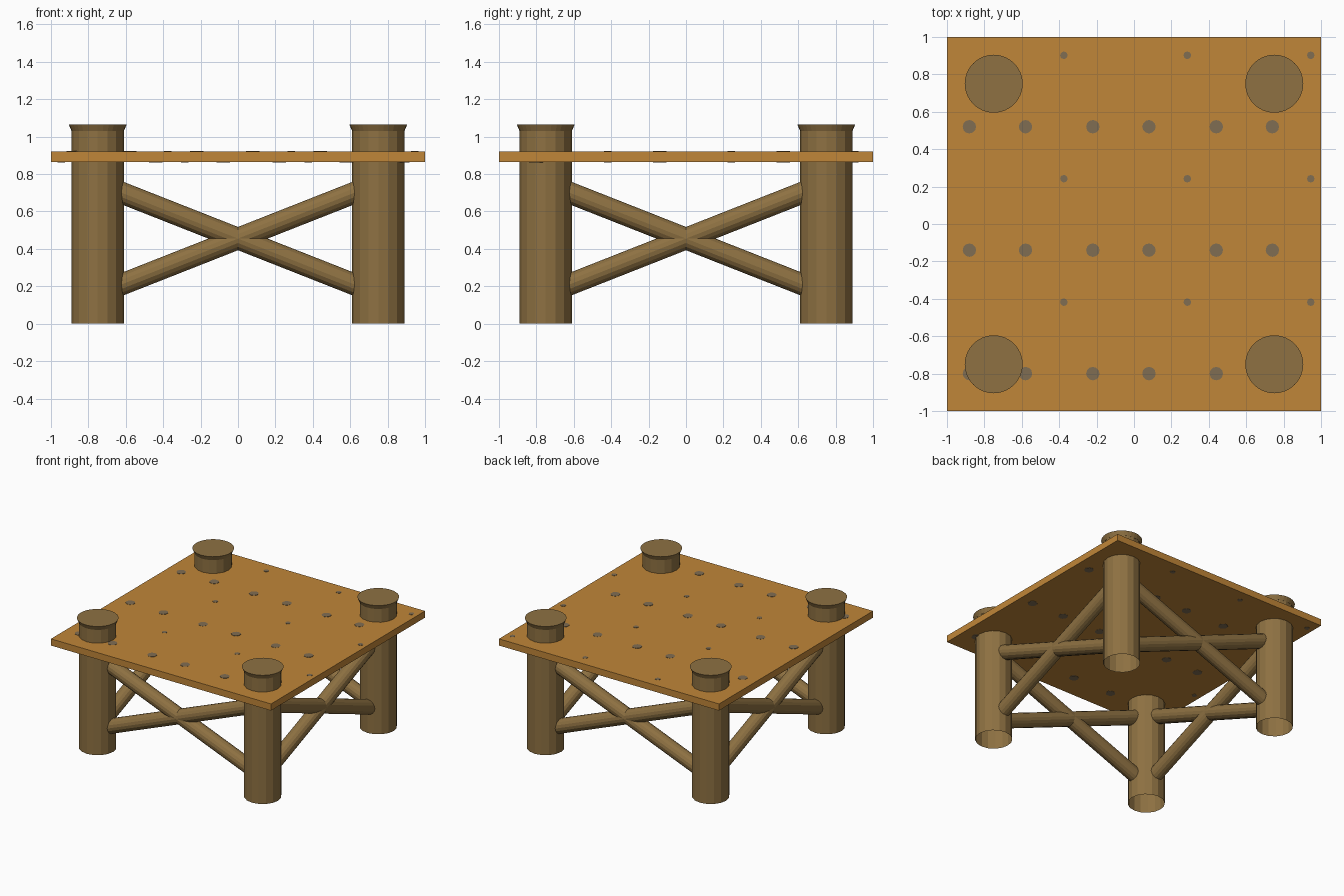
import bpy, bmesh, math
from mathutils import Vector, Matrix

if "Cube" in bpy.data.objects:
    bpy.data.objects.remove(bpy.data.objects["Cube"])


def material(name, srgb):
    m = bpy.data.materials.new(name)
    lin = [((c / 255 + 0.055) / 1.055) ** 2.4 for c in srgb]
    m.diffuse_color = (*lin, 1)
    m.use_nodes = True
    m.node_tree.nodes["Principled BSDF"].inputs["Base Color"].default_value = m.diffuse_color
    return m


LOG = material("brown log", (142, 113, 66))
PLANK = material("orange wood", (192, 134, 56))
KNOT = material("grey knot", (128, 109, 82))


def finish(name, bm, mat):
    me = bpy.data.meshes.new(name)
    bm.to_mesh(me)
    bm.free()
    me.materials.append(mat)
    ob = bpy.data.objects.new(name, me)
    bpy.context.collection.objects.link(ob)
    return ob


def tube(name, a, b, r1, r2, sides, mat, open_start=False):
    """Cylinder or cone from point a to point b."""
    a, b = Vector(a), Vector(b)
    d = b - a
    rot = d.to_track_quat('Z', 'Y').to_matrix().to_4x4() if d.xy.length > 1e-6 else Matrix()
    bm = bmesh.new()
    bmesh.ops.create_cone(bm, cap_ends=True, segments=sides, radius1=r1, radius2=r2, depth=d.length)
    if open_start:
        low = [f for f in bm.faces if f.normal.z < -0.9]
        bmesh.ops.delete(bm, geom=low, context='FACES_ONLY')
    bm.transform(Matrix.Translation((a + b) / 2) @ rot)
    return finish(name, bm, mat)


# Deck
bm = bmesh.new()
bmesh.ops.create_cube(bm, size=1, matrix=Matrix.Translation((0, 0, 0.8925)) @ Matrix.Diagonal((2, 2, 0.055, 1)))
finish("deck", bm, PLANK)

# Corner posts, open underneath, with flared caps
P = 0.75
for sx, lr in ((-1, "left"), (1, "right")):
    for sy, fb in ((-1, "front"), (1, "back")):
        x, y = sx * P, sy * P
        tube(f"{fb}_{lr}_post", (x, y, 0), (x, y, 1.04), 0.14, 0.14, 16, LOG, True)
        tube(f"{fb}_{lr}_post_cap", (x, y, 1.03), (x, y, 1.065), 0.14, 0.155, 32, LOG)

# Crossed braces on all four sides
E, RISE = 0.66, 0.26
for s, side in enumerate(("front", "right", "back", "left")):
    turn = Matrix.Rotation(s * math.pi / 2, 3, 'Z')
    for k in (-1, 1):
        a = turn @ Vector((-E, -P, 0.455 - k * RISE))
        b = turn @ Vector((E, -P, 0.455 + k * RISE))
        tube(f"{side}_brace_{'up' if k > 0 else 'down'}", a, b, 0.058, 0.058, 16, LOG)

# Painted knots on the deck, mirrored in x underneath
STEP = 0.66
spots = []
for i in range(3):
    for j in range(3):
        spots.append((-0.375 + i * STEP, 0.902 - j * STEP, 0.02))
        for x in (-0.88, -0.58):
            spots.append((x + i * STEP, 0.52 - j * STEP, 0.036))
for name, z, flip in (("top_knots", 0.92, 1), ("bottom_knots", 0.865, -1)):
    bm = bmesh.new()
    for x, y, r in spots:
        bmesh.ops.create_cone(bm, cap_ends=True, segments=12, radius1=r, radius2=r, depth=0.004,
                              matrix=Matrix.Translation((x * flip, y, z)))
    finish(name, bm, KNOT)
